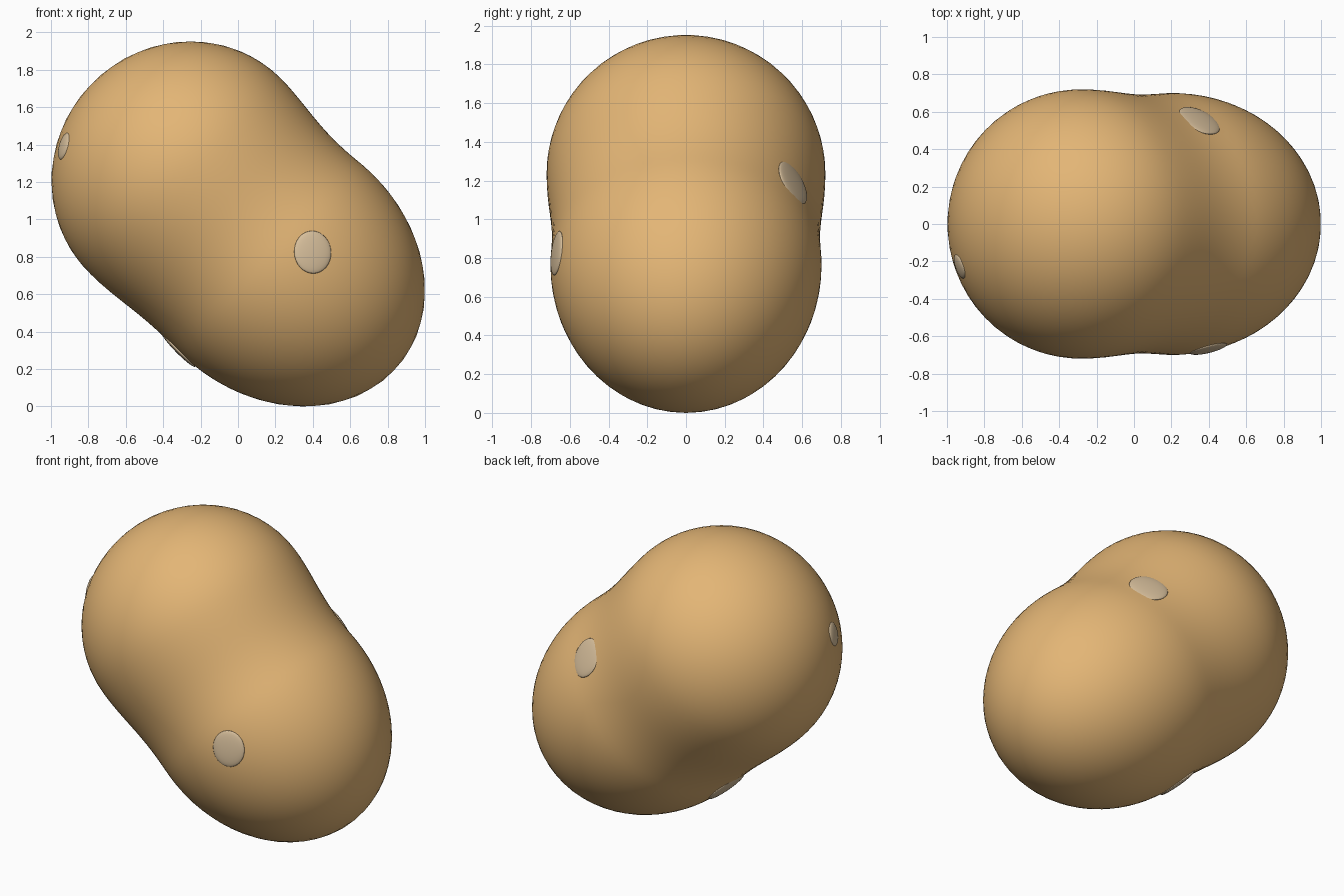
import bpy, bmesh, math
from mathutils import Vector, Matrix

if "Cube" in bpy.data.objects:
    bpy.data.objects.remove(bpy.data.objects["Cube"])

# Lobes: centre, tilt in the xz plane, half sizes (along tilt, y, across tilt)
LOBES = [(Vector((-0.284, 0, 1.235)), math.radians(-42), (0.70, 0.72, 0.73)),
         (Vector((0.206, 0, 0.763)), math.radians(-39), (0.85, 0.70, 0.70))]
BLEND = 0.22
MID = Vector((0.015, 0, 0.96))


def material(name, color):
    m = bpy.data.materials.new(name)
    m.diffuse_color = (*color, 1)
    m.use_nodes = True
    m.node_tree.nodes["Principled BSDF"].inputs["Base Color"].default_value = m.diffuse_color
    return m


def lobe(p, centre, tilt, size):
    d = Matrix.Rotation(tilt, 3, 'Y') @ (p - centre)
    q = Vector([a / s for a, s in zip(d, size)])
    return (q.length - 1) * size[1]


def field(p):
    """Approximate distance to the two softly blended lobes."""
    a, b = [lobe(p, *l) for l in LOBES]
    h = max(BLEND - abs(a - b), 0) / BLEND
    return min(a, b) - h * h * BLEND / 4


def normal(p):
    e = 0.001
    axes = [Vector((e, 0, 0)), Vector((0, e, 0)), Vector((0, 0, e))]
    return Vector([field(p + d) - field(p - d) for d in axes]).normalized()


def finish(bm, name, mat):
    for f in bm.faces:
        f.smooth = True
    me = bpy.data.meshes.new(name)
    bm.to_mesh(me)
    bm.free()
    me.materials.append(mat)
    ob = bpy.data.objects.new(name, me)
    bpy.context.collection.objects.link(ob)
    return ob


skin = material("tan skin", (0.77, 0.465, 0.18))
pale = material("pale spot", (0.68, 0.52, 0.33))

# Body: a sphere pushed out along its rays until it meets the blended lobes
bm = bmesh.new()
bmesh.ops.create_icosphere(bm, subdivisions=5, radius=1)
for v in bm.verts:
    ray = v.co.normalized()
    lo, hi = 0.0, 2.0
    for _ in range(24):
        t = (lo + hi) / 2
        if field(MID + ray * t) < 0:
            lo = t
        else:
            hi = t
    v.co = MID + ray * lo
finish(bm, "body", skin)

# Spots: shallow domes lying on the skin (centre, half width, half height)
SPOTS = [((0.40, -0.67, 0.825), 0.102, 0.115),
         ((-0.925, -0.225, 1.39), 0.068, 0.074),
         ((0.36, 0.575, 1.20), 0.120, 0.123),
         ((-0.33, 0.03, 0.295), 0.125, 0.130)]
for i, (pos, w, h) in enumerate(SPOTS, 1):
    p = Vector(pos)
    for _ in range(6):
        p -= normal(p) * field(p)
    n = normal(p)
    side = Vector((0, 0, 1)).cross(n).normalized()
    up = n.cross(side)
    frame = Matrix((side, up, n)).transposed().to_4x4()
    bm = bmesh.new()
    bmesh.ops.create_uvsphere(bm, u_segments=32, v_segments=16, radius=1)
    bmesh.ops.transform(bm, verts=bm.verts, matrix=Matrix.Translation(p - n * 0.006)
                        @ frame @ Matrix.Diagonal((w, h, 0.018, 1)))
    finish(bm, f"spot_{i}", pale)
